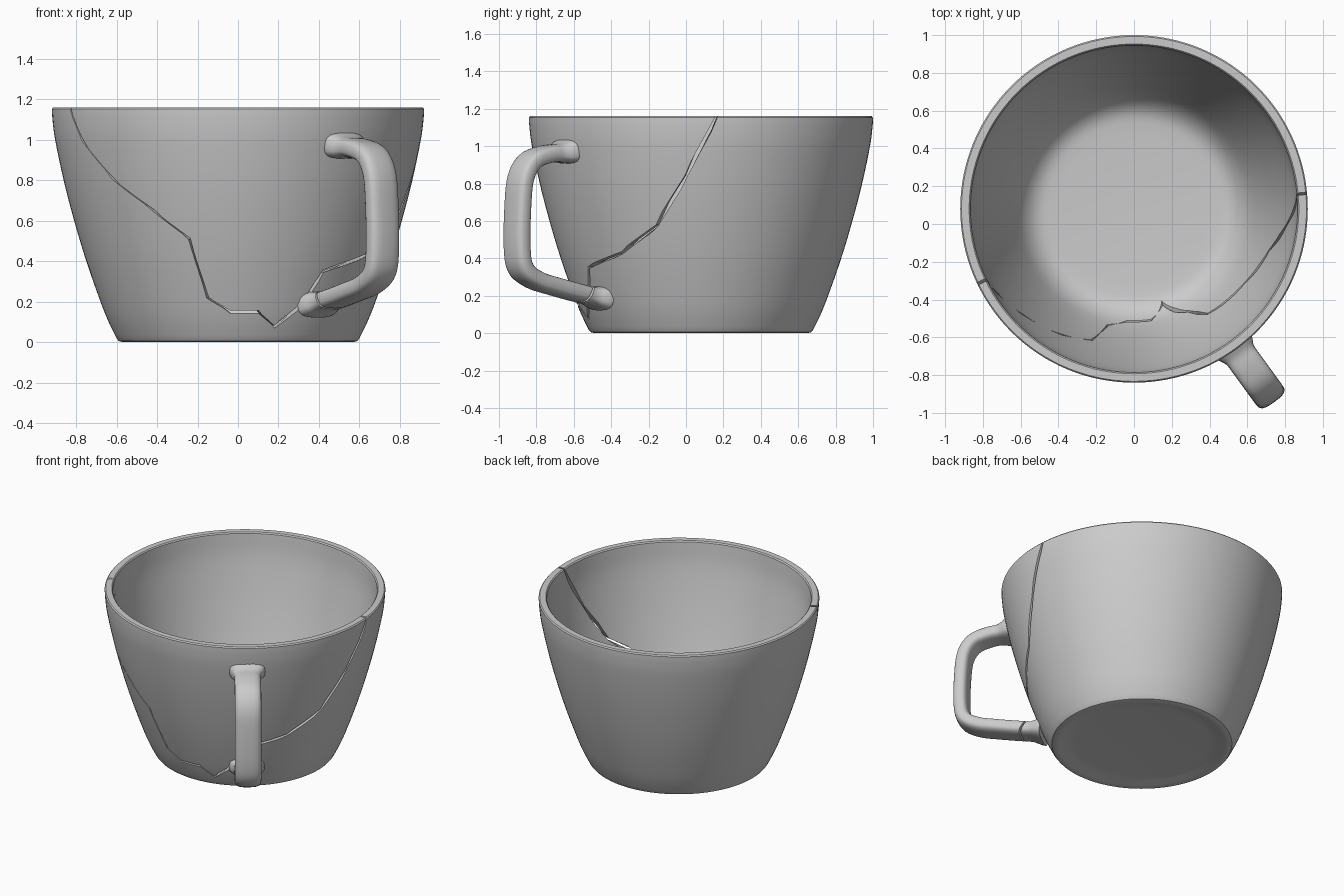
import bpy, bmesh, math
from mathutils import Vector, Matrix

if "Cube" in bpy.data.objects:
    bpy.data.objects.remove(bpy.data.objects["Cube"])

CY = 0.08                      # cup axis is at x=0, y=CY
GAP = 0.012                    # crack width
HA = math.radians(-54)         # handle direction around the axis
OUTER = [(0.60, 0.018), (0.64, 0.10), (0.68, 0.20), (0.75, 0.40),
         (0.81, 0.60), (0.862, 0.80), (0.904, 1.0), (0.917, 1.10), (0.92, 1.152)]
INNER = [(0.866, 1.152), (0.85, 1.0), (0.807, 0.80), (0.755, 0.60), (0.695, 0.40),
         (0.625, 0.21), (0.57, 0.115), (0.50, 0.065), (0.40, 0.052)]


def smooth(pts, n=4):
    """Catmull-Rom curve through the points."""
    p = [Vector(q) for q in pts]
    p = [2 * p[0] - p[1]] + p + [2 * p[-1] - p[-2]]
    out = []
    for i in range(1, len(p) - 2):
        a, b, c, d = p[i - 1:i + 3]
        for k in range(n):
            t = k / n
            out.append(0.5 * (2 * b + (c - a) * t + (2 * a - 5 * b + 4 * c - d) * t * t
                              + (3 * b - a - 3 * c + d) * t ** 3))
    return out + [p[-2]]


def polar(r, a, z):
    return Vector((r * math.cos(a), CY + r * math.sin(a), z))


def make(name, bm):
    bmesh.ops.recalc_face_normals(bm, faces=bm.faces)
    me = bpy.data.meshes.new(name)
    bm.to_mesh(me)
    bm.free()
    ob = bpy.data.objects.new(name, me)
    bpy.context.collection.objects.link(ob)
    return ob


def bridge(bm, r0, r1, closed=True):
    n = len(r0)
    for i in range(n if closed else n - 1):
        j = (i + 1) % n
        bm.faces.new((r0[i], r0[j], r1[j], r1[i]))


def cut(ob, cutter):
    m = ob.modifiers.new("crack", 'BOOLEAN')
    m.operation = 'DIFFERENCE'
    m.solver = 'EXACT'
    m.use_self = True
    m.object = cutter
    bpy.ops.object.select_all(action='DESELECT')
    bpy.context.view_layer.objects.active = ob
    ob.select_set(True)
    bpy.ops.object.modifier_apply(modifier=m.name)
    bpy.ops.object.shade_smooth_by_angle(angle=math.radians(35))
    bpy.data.objects.remove(cutter)


# Cup body: lathed wall, flat rim and recessed foot
N = 128
profile = ([Vector(q) for q in [(0.44, 0.02), (0.50, 0.016), (0.545, 0.002), (0.57, 0.0), (0.59, 0.005)]]
           + smooth(OUTER) + [Vector((0.913, 1.16)), Vector((0.873, 1.16))]
           + smooth(INNER))
bm = bmesh.new()
rings = [[bm.verts.new(polar(r, 2 * math.pi * i / N, z)) for i in range(N)] for r, z in profile]
for a, b in zip(rings, rings[1:]):
    bridge(bm, a, b)
bm.faces.new(rings[0])
bm.faces.new(rings[-1])
cup = make("cup_body", bm)


# Crack through the wall: thin radial sheet following the fracture line
def radius(z):
    for (r0, z0), (r1, z1) in zip(OUTER, OUTER[1:]):
        if z <= z1:
            return r0 + (r1 - r0) * (z - z0) / (z1 - z0)
    return OUTER[-1][0]


left = [(-0.85, 1.22), (-0.83, 1.16), (-0.77, 1.0), (-0.62, 0.81), (-0.41, 0.645), (-0.24, 0.51),
        (-0.15, 0.22), (-0.04, 0.15), (0.10, 0.15), (0.18, 0.075), (0.32, 0.19)]   # x, z
right = [(-0.52, 0.35), (-0.34, 0.43), (-0.155, 0.575), (0.0, 0.84), (0.16, 1.15), (0.18, 1.22)]  # y, z
path = [(math.atan2(-math.sqrt(radius(z) ** 2 - x * x), x), z) for x, z in left]
path += [(math.asin((y - CY) / radius(z)), z) for y, z in right]
bm = bmesh.new()
sheet = []
for i, (a, z) in enumerate(path):
    r = radius(z)
    p, q = path[max(i - 1, 0)], path[min(i + 1, len(path) - 1)]
    d = Vector(((q[0] - p[0]) * r, q[1] - p[1])).normalized() * GAP / 2
    sheet.append([bm.verts.new(polar(r + dr, a - s * d.y / r, z + s * d.x))
                  for dr, s in ((-0.16, -1), (0.06, -1), (0.06, 1), (-0.16, 1))])
for a, b in zip(sheet, sheet[1:]):
    bridge(bm, a, b)
bm.faces.new(sheet[0])
bm.faces.new(sheet[-1])
cut(cup, make("crack_cutter", bm))

# Handle: rounded-rectangle section swept along a loop in the (radius, z) plane
line = smooth([(0.872, 0.975), (0.93, 0.965), (1.03, 0.955), (1.13, 0.92), (1.19, 0.83), (1.21, 0.68),
               (1.215, 0.46), (1.19, 0.345), (1.10, 0.285), (0.97, 0.25), (0.80, 0.212), (0.66, 0.185)], 5)
side = Vector((-math.sin(HA), math.cos(HA), 0))
bm = bmesh.new()
rings = []
for i, c in enumerate(line):
    t = (line[min(i + 1, len(line) - 1)] - line[max(i - 1, 0)]).normalized()
    n = Vector((t.y, -t.x))
    flare = 1 + 0.35 * max(0, 1 - (c.x - radius(c.y)) / 0.06) if c.x > radius(c.y) else 1.35
    ring = []
    for k in range(24):
        a = 2 * math.pi * k / 24
        u = math.copysign(abs(math.cos(a)) ** 0.65, math.cos(a)) * 0.087 * flare
        v = math.copysign(abs(math.sin(a)) ** 0.65, math.sin(a)) * 0.048 * flare
        w = c + n * v
        ring.append(bm.verts.new(polar(w.x, HA, w.y) + side * u))
    rings.append(ring)
for a, b in zip(rings, rings[1:]):
    bridge(bm, a, b)
bm.faces.new(rings[0])
bm.faces.new(rings[-1])
handle = make("handle", bm)

# Crack across the lower handle arm
bm = bmesh.new()
bmesh.ops.create_cube(bm, size=1, matrix=Matrix.Translation(polar(0.785, HA, 0.21))
                      @ Matrix.Rotation(HA, 4, 'Z') @ Matrix.Rotation(math.radians(-32), 4, 'Y')
                      @ Matrix.Diagonal((GAP, 0.4, 0.3, 1)))
cut(handle, make("handle_crack_cutter", bm))
